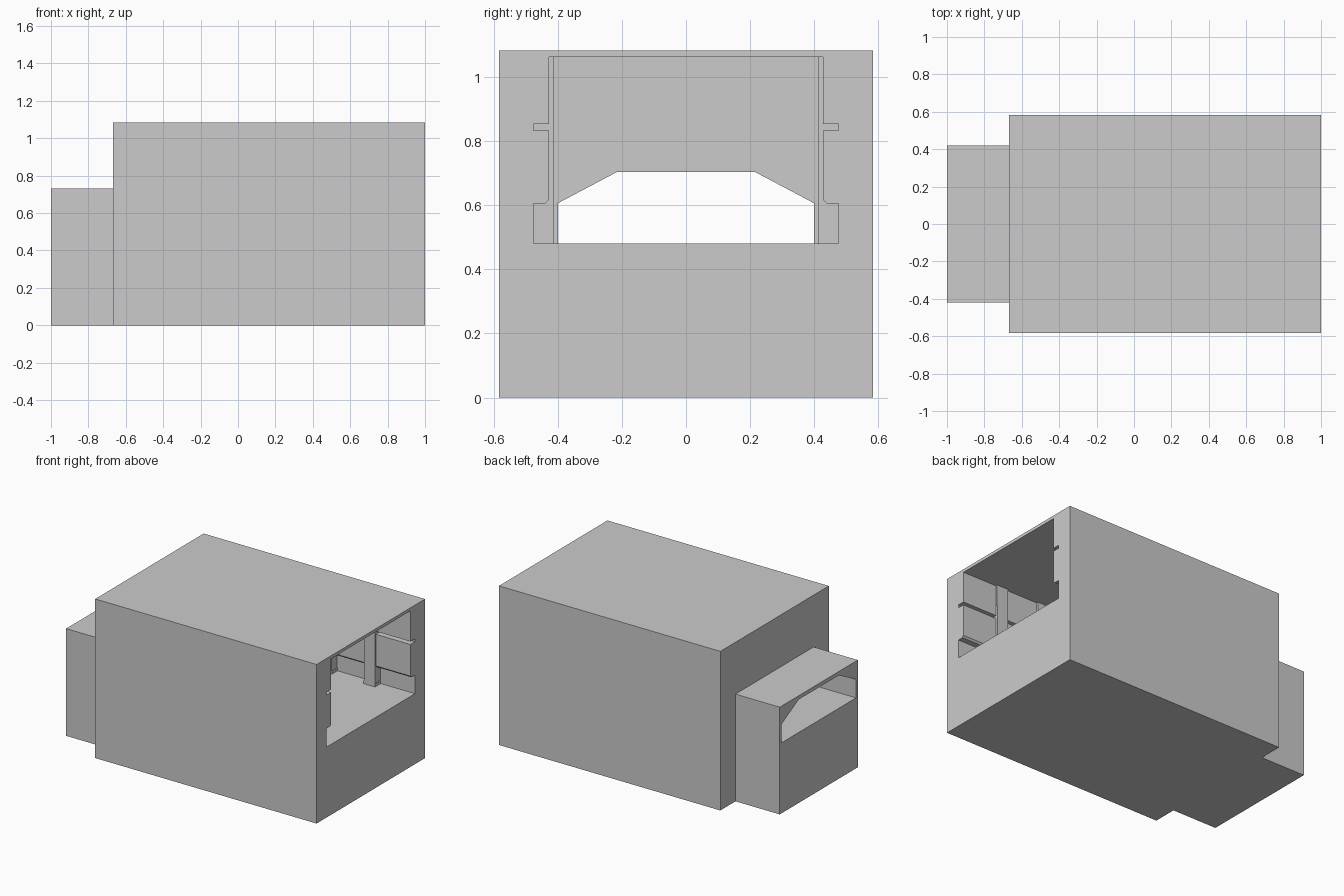
import bpy, bmesh

if "Cube" in bpy.data.objects:
    bpy.data.objects.remove(bpy.data.objects["Cube"])


def prism(name, profile, x0, x1):
    """Extrude a closed (y, z) profile along x."""
    bm = bmesh.new()
    face = bm.faces.new([bm.verts.new((x0, y, z)) for y, z in profile])
    ext = bmesh.ops.extrude_face_region(bm, geom=[face])
    moved = [v for v in ext["geom"] if isinstance(v, bmesh.types.BMVert)]
    bmesh.ops.translate(bm, verts=moved, vec=(x1 - x0, 0, 0))
    bmesh.ops.recalc_face_normals(bm, faces=bm.faces)
    mesh = bpy.data.meshes.new(name)
    bm.to_mesh(mesh)
    bm.free()
    obj = bpy.data.objects.new(name, mesh)
    bpy.context.collection.objects.link(obj)
    return obj


def box(name, x0, x1, y0, y1, z0, z1):
    return prism(name, [(y0, z0), (y1, z0), (y1, z1), (y0, z1)], x0, x1)


def mirrored(half):
    return half + [(-y, z) for y, z in reversed(half)]


def boolean(target, tool, operation):
    """Apply a boolean and remove the tool object."""
    mod = target.modifiers.new(tool.name, "BOOLEAN")
    mod.operation = operation
    mod.solver = "EXACT"
    mod.object = tool
    bpy.context.view_layer.objects.active = target
    bpy.ops.object.modifier_apply(modifier=mod.name)
    bpy.data.objects.remove(tool)


FLOOR, CEILING, HALL_END = 0.48, 1.062, -0.637

# Outer mass: main block plus lower annex
shell = box("hall_shell", -0.667, 1.0, -0.583, 0.583, 0, 1.083)
annex = box("annex", -1.0, -0.6, -0.42, 0.42, 0, 0.73)
boolean(shell, annex, "UNION")

# Hall cavity with wall slots along both sides
hall = mirrored([(0.475, FLOOR), (0.475, 0.606), (0.438, 0.606), (0.427, 0.618),
                 (0.427, 0.833), (0.475, 0.833), (0.475, 0.853), (0.427, 0.853),
                 (0.427, CEILING)])
boolean(shell, prism("hall_cutter", hall, HALL_END, 1.1), "DIFFERENCE")

# Chamfered passage through the annex
passage = mirrored([(0.40, FLOOR), (0.40, 0.606), (0.215, 0.704)])
boolean(shell, prism("passage_cutter", passage, -1.1, HALL_END + 0.02), "DIFFERENCE")

# Wall pillars at even spacing, with slim base and upper section
for i in range(5):
    x = 0.699 - i * 0.3255
    for side in (-1, 1):
        y0, y1 = sorted((side * 0.414, side * 0.476))
        box("pillar", x - 0.041, x + 0.041, y0, y1, 0.50, 0.923)
        box("pillar_base", x - 0.043, x + 0.043, y0, y1, FLOOR, 0.50)
        box("pillar_top", x - 0.043, x + 0.043, y0, y1, 0.923, CEILING)
